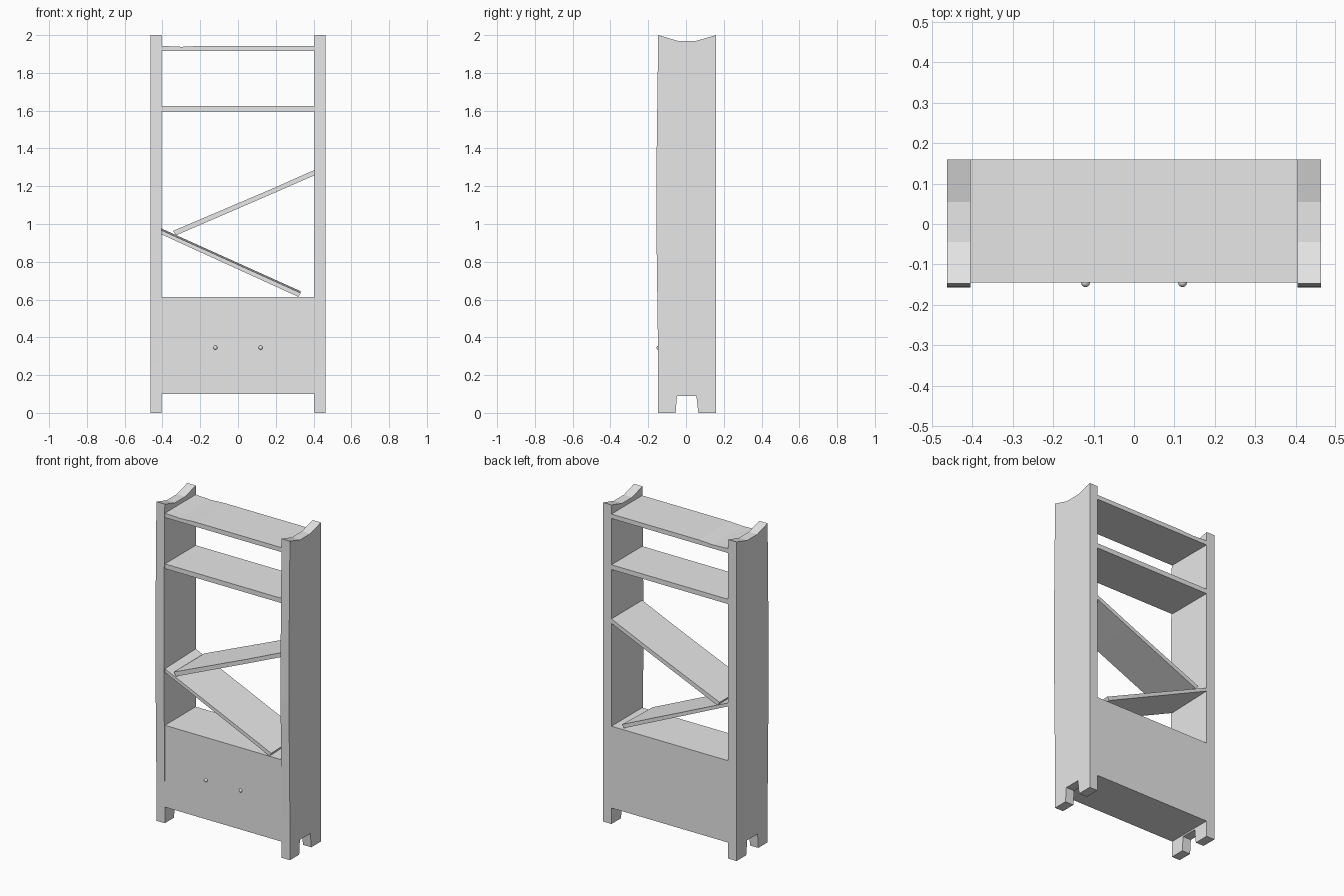
import bpy
import bmesh
from mathutils import Vector

cube = bpy.data.objects.get("Cube")
if cube:
    bpy.data.objects.remove(cube, do_unlink=True)

grey = bpy.data.materials.new("light grey")
grey.use_nodes = True
grey.diffuse_color = (0.8, 0.8, 0.8, 1)
grey.node_tree.nodes["Principled BSDF"].inputs["Base Color"].default_value = (0.8, 0.8, 0.8, 1)

FRONT, BACK = -0.145, 0.16
INNER, OUTER = 0.405, 0.463


def finish(name, bm):
    bmesh.ops.recalc_face_normals(bm, faces=bm.faces)
    mesh = bpy.data.meshes.new(name)
    bm.to_mesh(mesh)
    bm.free()
    mesh.materials.append(grey)
    obj = bpy.data.objects.new(name, mesh)
    bpy.context.collection.objects.link(obj)
    return obj


def extrude_profile(name, points, offset):
    """Solid made by sweeping a closed 3D outline along an offset."""
    bm = bmesh.new()
    face = bm.faces.new([bm.verts.new(p) for p in points])
    swept = bmesh.ops.extrude_face_region(bm, geom=[face], use_keep_orig=True)
    verts = [g for g in swept["geom"] if isinstance(g, bmesh.types.BMVert)]
    bmesh.ops.translate(bm, verts=verts, vec=Vector(offset))
    return finish(name, bm)


def board(name, outline, rise=0.0):
    """Board with an x-z outline running front to back, optionally rising."""
    return extrude_profile(name, [(x, FRONT, z) for x, z in outline],
                           (0, BACK - FRONT, rise))


def slab(name, bottom, top):
    return board(name, [(-INNER, bottom), (INNER, bottom), (INNER, top), (-INNER, top)])


# Side panels: footed base, dished top, faintly bowed front edge
side = [(-0.147, 0), (-0.055, 0), (-0.048, 0.09), (0.055, 0.09), (0.065, 0),
        (BACK, 0), (BACK, 2), (0.055, 1.97), (-0.045, 1.97), (-0.147, 2),
        (-0.155, 1.4), (-0.157, 1.0), (-0.147, 0.25)]
for name, start in (("right_side_panel", -OUTER), ("left_side_panel", INNER)):
    extrude_profile(name, [(start, y, z) for y, z in side], (OUTER - INNER, 0, 0))

# Base chest and level shelves
slab("base_chest", 0.1, 0.613)
slab("middle_shelf", 1.595, 1.625)
board("top_shelf", [(-INNER, 1.915), (INNER, 1.915), (INNER, 1.943),
                    (-0.2, 1.943), (-0.3, 1.938), (-INNER, 1.943)])

# Slanted shelves
board("upper_slanted_shelf", [(-0.328, 0.94), (0.17, 1.155), (INNER, 1.258),
                              (INNER, 1.286), (0.17, 1.182), (-0.345, 0.963)])
board("lower_slanted_shelf", [(-INNER, 0.945), (0.32, 0.614),
                              (0.332, 0.635), (-INNER, 0.967)], 0.009)

# Chest knobs
for name, x in (("right_knob", -0.12), ("left_knob", 0.12)):
    bm = bmesh.new()
    bmesh.ops.create_uvsphere(bm, u_segments=16, v_segments=10, radius=0.011)
    bmesh.ops.translate(bm, verts=bm.verts, vec=Vector((x, FRONT, 0.345)))
    for face in bm.faces:
        face.smooth = True
    finish(name, bm)
